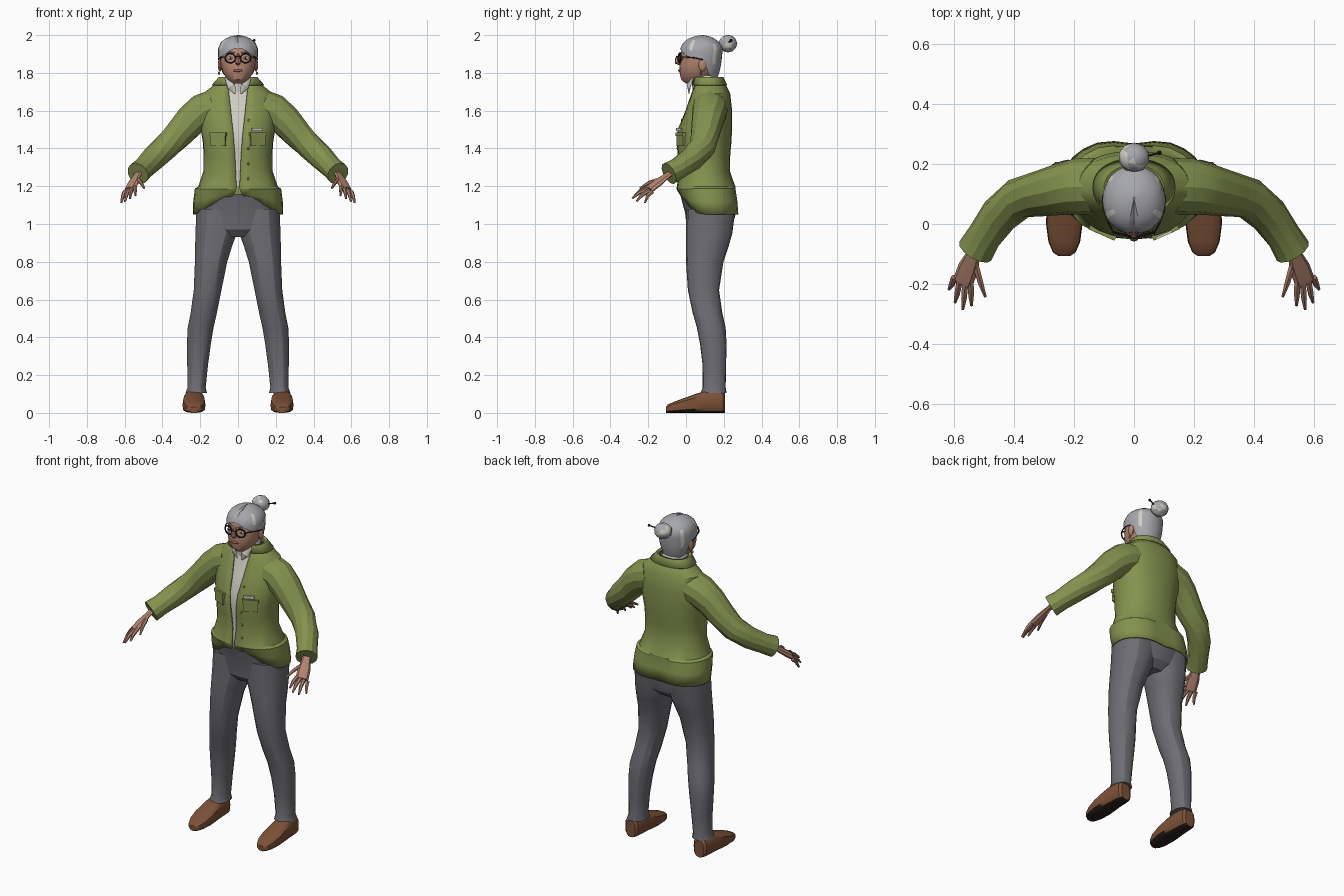
import bpy, bmesh, math
from mathutils import Vector, Matrix

if "Cube" in bpy.data.objects:
    bpy.data.objects.remove(bpy.data.objects["Cube"], do_unlink=True)


def material(name, rgb):
    m = bpy.data.materials.new(name)
    col = [(c / 255) ** 2.2 for c in rgb] + [1]
    m.use_nodes = True
    m.diffuse_color = col
    m.node_tree.nodes["Principled BSDF"].inputs["Base Color"].default_value = col
    return m


GREEN = material("jacket green", (132, 145, 80))
GREY = material("trouser grey", (108, 108, 115))
SKIN = material("skin", (178, 132, 112))
HAIR = material("silver hair", (165, 166, 171))
CREAM = material("cream", (208, 205, 194))
BROWN = material("shoe brown", (124, 82, 58))
DARK = material("dark brown", (45, 38, 34))
LIP = material("lip", (160, 100, 90))
GOLD = material("gold", (180, 150, 80))
made = []


def make(bm, name, mats, mirror=False, rule=None):
    """Turn a bmesh into an object, or into a left and right pair."""
    bmesh.ops.recalc_face_normals(bm, faces=bm.faces)
    for i, f in enumerate(bm.faces):
        f.material_index = rule(i, f) if rule else 0
    for side in (("left_", "right_") if mirror else ("",)):
        if side == "right_":
            bmesh.ops.scale(bm, vec=(-1, 1, 1), verts=bm.verts)
            bmesh.ops.reverse_faces(bm, faces=bm.faces)
        me = bpy.data.meshes.new(side + name)
        bm.to_mesh(me)
        ob = bpy.data.objects.new(side + name, me)
        bpy.context.collection.objects.link(ob)
        for m in mats:
            me.materials.append(m)
        made.append(ob)
    bm.free()
    return ob


def loft(name, rings, mats, closed=True, caps=True, **kw):
    bm = bmesh.new()
    vs = [[bm.verts.new(p) for p in r] for r in rings]
    n = len(vs[0])
    for a, b in zip(vs, vs[1:]):
        for i in range(n if closed else n - 1):
            j = (i + 1) % n
            bm.faces.new((a[i], a[j], b[j], b[i]))
    if closed and caps:
        bm.faces.new(vs[0])
        bm.faces.new(vs[-1])
    return make(bm, name, mats, **kw)


def power(v, p):
    return math.copysign(abs(v) ** p, v)


def point(t, z, w, yf, yb, p=0.9, cx=0):
    """Point on a horizontal section; t = 0 is the front."""
    return Vector((cx + w * power(math.sin(t), p),
                   (yf + yb) / 2 - (yb - yf) / 2 * power(math.cos(t), p), z))


def section(z, w, yf, yb, n=20, **kw):
    return [point(2 * math.pi * i / n, z, w, yf, yb, **kw) for i in range(n)]


def tube(name, pts, mat, n=8, side=None, flat=1, **kw):
    ps = [Vector(p[:3]) for p in pts]
    d = (ps[-1] - ps[0]).normalized()
    side = Vector(side) if side else Vector((1, 0, 0) if abs(d.z) > 0.8 else (0, 0, 1))
    rings = []
    for i, p in enumerate(ps):
        t = (ps[min(i + 1, len(ps) - 1)] - ps[max(i - 1, 0)]).normalized()
        v = t.cross(side).normalized()
        u = v.cross(t)
        rings.append([p + pts[i][3] * (u * math.cos(a) + v * flat * math.sin(a))
                      for a in (2 * math.pi * k / n for k in range(n))])
    return loft(name, rings, [mat], **kw)


def ball(name, loc, scale, mats, sub=2, **kw):
    bm = bmesh.new()
    bmesh.ops.create_icosphere(bm, subdivisions=sub, radius=1,
                               matrix=Matrix.Translation(loc) @ Matrix.Diagonal((*scale, 1)))
    return make(bm, name, mats, **kw)


def plate(name, loc, size, turn, mat, **kw):
    bm = bmesh.new()
    bmesh.ops.create_cube(bm, size=1, matrix=Matrix.Translation(loc)
                          @ Matrix.Rotation(math.radians(turn), 4, "Z") @ Matrix.Diagonal((*size, 1)))
    return make(bm, name, [mat], **kw)


def interp(table, x):
    for a, b in zip(table, table[1:]):
        if x <= b[0]:
            k = max(0, (x - a[0]) / (b[0] - a[0]))
            return [p + (q - p) * k for p, q in zip(a[1:], b[1:])]
    return table[-1][1:]


# Jacket: height, half width, front, back, half opening
BODY = [(1.05, .235, -.01, .285, .04), (1.12, .233, -.03, .28, .02), (1.185, .225, -.047, .27, .008),
        (1.195, .208, -.045, .258, .008), (1.28, .179, -.033, .228, .012), (1.36, .178, -.04, .23, .016),
        (1.43, .182, -.046, .236, .021), (1.5, .193, -.04, .24, .027), (1.6, .2, .0, .24, .038),
        (1.69, .18, .03, .23, .048), (1.73, .13, .042, .21, .054), (1.765, .085, .05, .18, .056)]


def open_ring(z, w, yf, yb, gap, n=25):
    t0 = math.asin((gap / w) ** (1 / .9))
    ring = []
    for i in range(n):
        t = t0 + (2 * math.pi - 2 * t0) * i / (n - 1)
        v = point(t, z, w, yf, yb)
        if z < 1.19:  # centre vent and rising front hem
            v.y -= .02 * max(0, -math.cos(t)) ** 30
            v.z += max(0, 1.17 - z) * .75 * max(0, math.cos(t)) ** 3
        ring.append(v)
    return ring


def front(x, z):
    w, yf, yb, _ = interp(BODY, z)
    s = (x / w) ** (1 / .9)
    return (yf + yb) / 2 - (yb - yf) / 2 * (1 - s * s) ** .45


jacket = loft("jacket", [open_ring(*b) for b in BODY], [GREEN], closed=False)
collar = loft("jacket_collar", [open_ring(1.735, .135, .03, .215, .06), open_ring(1.775, .1, .035, .195, .062),
                                open_ring(1.77, .085, .05, .182, .056)], [GREEN], closed=False)
for ob in (jacket, collar):
    mod = ob.modifiers.new("cloth", "SOLIDIFY")
    mod.thickness, mod.offset = .008, 0
loft("shirt", [section(z, w * .93, yf + .01, yb - .02) for z, w, yf, yb, g in BODY[3:-1]], [CREAM])
loft("shirt_collar", [section(1.70, .075, .035, .18), section(1.765, .07, .03, .175),
                      section(1.785, .062, .04, .165)], [CREAM])
tube("collar_point", [(.015, .015, 1.69, .004), (.035, .015, 1.73, .024), (.06, .035, 1.775, .012)],
     CREAM, n=6, side=(1, .4, 0), flat=.3, mirror=True)

# Pockets, buttons and badge
plate("pocket", (.105, front(.105, 1.44) - .003, 1.44), (.085, .012, .055), 24, GREEN, mirror=True)
plate("pocket_flap", (.105, front(.105, 1.475) - .005, 1.475), (.095, .018, .02), 24, GREEN, mirror=True)
plate("badge", (.1, front(.1, 1.5) - .012, 1.5), (.06, .008, .016), 24, CREAM)
for z in (1.24, 1.32, 1.4, 1.55):
    ball("button", (.055, front(.055, z) - .006, z), (.008, .005, .008), [GOLD], 1)

# Sleeves and hands
tube("sleeve", [(.13, .125, 1.615, .095), (.19, .125, 1.595, .094), (.25, .115, 1.548, .086),
                (.32, .1, 1.47, .076), (.385, .085, 1.405, .07), (.45, .03, 1.345, .065),
                (.5, -.04, 1.295, .058), (.53, -.09, 1.267, .062), (.528, -.085, 1.27, .045)][:-1],
     GREEN, n=12, mirror=True)
tube("palm", [(.52, -.07, 1.28, .027), (.537, -.105, 1.252, .026), (.555, -.15, 1.218, .036),
              (.572, -.195, 1.183, .036)], SKIN, n=8, side=(.08, .03, -.03), flat=.45, mirror=True)
FINGERS = [("index", (.546, -.195, 1.196), (.543, -.272, 1.15)), ("middle", (.564, -.2, 1.187), (.572, -.285, 1.135)),
           ("ring", (.583, -.192, 1.178), (.598, -.262, 1.12)), ("little", (.6, -.178, 1.172), (.618, -.218, 1.112)),
           ("thumb", (.53, -.135, 1.236), (.497, -.243, 1.19))]
for name, a, b in FINGERS:
    a, b = Vector(a), Vector(b)
    mid = a.lerp(b, .5) + Vector((0, -.005, .006))
    tube(name + "_finger", [(*a, .012), (*mid, .0105), (*b, .005)], SKIN, n=6, mirror=True)

# Trousers: height, inner edge, outer edge, front, back
LEG = [(.105, .163, .279, .078, .215), (.135, .17, .268, .088, .21), (.25, .158, .27, .088, .212),
       (.36, .143, .272, .075, .215), (.45, .128, .268, .058, .21), (.53, .11, .252, .035, .192),
       (.65, .086, .236, .01, .175), (.8, .055, .23, .0, .198), (.88, .03, .229, .0, .225),
       (.95, .004, .228, .0, .245), (1.08, .0, .222, .0, .262)]
loft("trouser_leg", [section(z, (b - a) / 2, yf, yb, n=14, cx=(a + b) / 2) for z, a, b, yf, yb in LEG],
     [GREY], mirror=True)
loft("trouser_seat", [section(.93, .16, .04, .2), section(.97, .2, .005, .24), section(1.06, .222, -.005, .265),
                      section(1.16, .205, -.032, .25)], [GREY])

# Shoes: depth, half width, height
SHOE = [(-.107, .02, .032), (-.095, .038, .045), (-.06, .053, .06), (0, .061, .082), (.05, .059, .1),
        (.1, .053, .116), (.16, .05, .118), (.195, .044, .112), (.207, .03, .1)]
loft("shoe", [[Vector((.233 + w * power(math.cos(a), .75), y, h / 2 + h / 2 * power(math.sin(a), .55)))
               for a in (2 * math.pi * k / 16 for k in range(16))] for y, w, h in SHOE],
     [BROWN, DARK], mirror=True, rule=lambda i, f: int(f.normal.z < -.6))

# Head and neck
HEAD = [(1.745, .035, -.003, .09), (1.765, .057, -.026, .13), (1.8, .08, -.034, .15), (1.84, .092, -.035, .165),
        (1.88, .096, -.027, .175), (1.92, .097, -.024, .18), (1.96, .08, 0, .165), (1.98, .045, .035, .13)]
loft("head", [section(*h, n=24, p=.95) for h in HEAD], [SKIN])
tube("neck", [(0, .105, 1.69, .055), (0, .09, 1.8, .055)], SKIN, n=12)
tube("nose", [(0, -.024, 1.9, .006), (0, -.046, 1.872, .013), (0, -.046, 1.86, .016), (0, -.03, 1.85, .012)],
     SKIN, side=(1, 0, 0))
ball("lips", (0, -.034, 1.812), (.026, .008, .007), [LIP])
ball("eye", (.04, -.019, 1.878), (.016, .006, .008), [CREAM], mirror=True)
ball("iris", (.04, -.025, 1.878), (.007, .003, .007), [DARK], 1, mirror=True)
tube("brow", [(.018, -.029, 1.905, .003), (.04, -.024, 1.91, .004), (.065, -.006, 1.904, .002)],
     HAIR, n=6, mirror=True)
ball("ear", (.095, .088, 1.842), (.012, .022, .036), [SKIN], mirror=True)
ball("earring", (.1, .08, 1.798), (.007, .007, .01), [GOLD], 1, mirror=True)

# Glasses
ang = [2 * math.pi * k / 20 for k in range(21)]
tube("lens_frame", [(.041 + .027 * math.cos(a), -.04 + .012 * (1 + math.cos(a)) / 2,
                     1.878 + .025 * math.sin(a), .0042) for a in ang],
     DARK, n=6, side=(0, 1, 0), mirror=True)
tube("glasses_bridge", [(-.015, -.042, 1.884, .0035), (0, -.05, 1.888, .0035), (.015, -.042, 1.884, .0035)], DARK, n=6)
tube("glasses_arm", [(.067, -.03, 1.884, .0035), (.084, .0, 1.884, .0035), (.101, .045, 1.88, .0035),
                     (.104, .09, 1.87, .0035)], DARK, n=6, mirror=True)

# Hair cap sampled from the crown down to the hairline
CAP = [(1.76, .07, .01, .16), (1.8, .088, -.02, .176), (1.84, .1, -.032, .185), (1.88, .105, -.036, .19),
       (1.93, .105, -.033, .195), (1.96, .092, -.016, .182), (1.982, .066, .012, .152), (1.995, .035, .05, .12),
       (2.0, .003, .083, .09)]
LINE = [(0, 1.937), (.5, 1.912), (.9, 1.887), (1.35, 1.875), (1.75, 1.865), (1.95, 1.8), (2.3, 1.77), (3.15, 1.763)]
COLS, ROWS = 32, 10
rings = []
for r in range(ROWS + 1):
    ring = []
    for c in range(COLS):
        t = 2 * math.pi * c / COLS
        low = interp(LINE, min(t, 2 * math.pi - t))[0]
        z = 2 - (2 - low) * (r / ROWS) ** 1.7
        v = point(t, z, *interp(CAP, z), p=.95)
        if c == 0:  # centre parting
            v += Vector((0, .004, -.006))
        ring.append(v)
    rings.append(ring)
loft("hair", rings, [HAIR, CREAM], caps=False,
     rule=lambda i, f: int(i % COLS in (5, 11, 20, 26) and 4 <= i // COLS <= 7))
ball("hair_bun", (0, .222, 1.955), (.053, .05, .047), [HAIR, CREAM], 2, rule=lambda i, f: int(i // 3 % 4 == 1))
tube("hair_pin", [(.02, .22, 1.957, .004), (.085, .238, 1.972, .004)], DARK, n=6)
ball("hair_pin_tip", (.085, .238, 1.972), (.009, .009, .009), [DARK], 1)

# Soft shading with crisp edges
bpy.ops.object.select_all(action="DESELECT")
for ob in made:
    ob.select_set(True)
bpy.context.view_layer.objects.active = jacket
bpy.ops.object.shade_smooth_by_angle(angle=math.radians(28))
